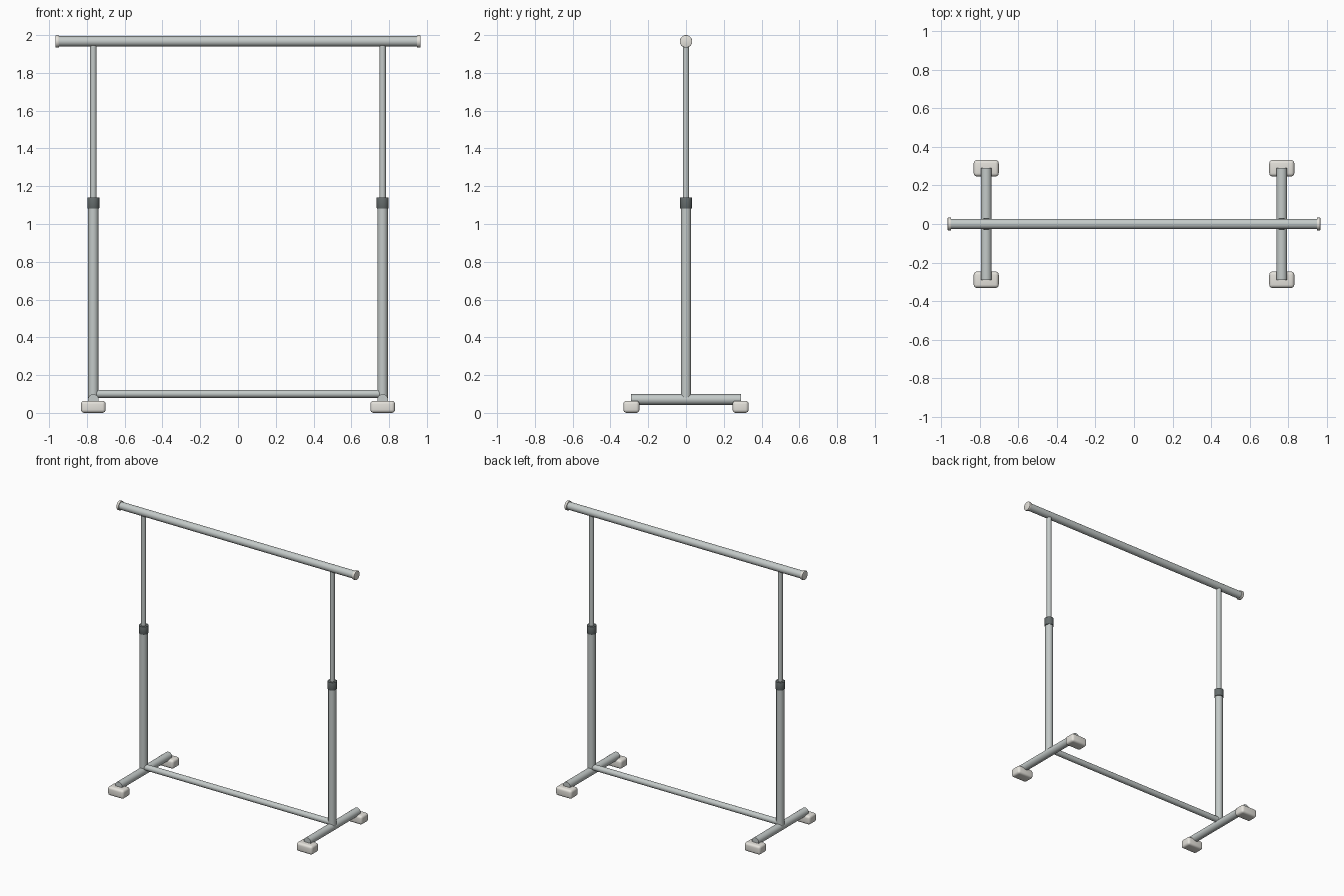
import bpy, math
from mathutils import Vector

if "Cube" in bpy.data.objects:
    bpy.data.objects.remove(bpy.data.objects["Cube"])


def material(name, rgb):
    m = bpy.data.materials.new(name)
    m.diffuse_color = (*rgb, 1)
    m.use_nodes = True
    m.node_tree.nodes["Principled BSDF"].inputs["Base Color"].default_value = m.diffuse_color
    return m


STEEL = material("steel", (0.55, 0.59, 0.58))
DARK = material("dark_plastic", (0.13, 0.15, 0.15))
PALE = material("pale_plastic", (0.78, 0.76, 0.71))


def finish(ob, name, mat, bevel=0, segments=2):
    ob.name = name
    ob.data.materials.append(mat)
    if bevel:
        mod = ob.modifiers.new("bevel", 'BEVEL')
        mod.width, mod.segments = bevel, segments
        mod.limit_method = 'ANGLE'
        bpy.ops.object.modifier_apply(modifier=mod.name)
    bpy.ops.object.shade_smooth_by_angle(angle=math.radians(35))
    return ob


def tube(name, a, b, radius, mat=STEEL, bevel=0):
    a, b = Vector(a), Vector(b)
    d = b - a
    bpy.ops.mesh.primitive_cylinder_add(vertices=32, radius=radius, depth=d.length,
                                        location=(a + b) / 2,
                                        rotation=d.to_track_quat('Z', 'Y').to_euler())
    return finish(bpy.context.object, name, mat, bevel)


def block(name, loc, size, mat, bevel):
    bpy.ops.mesh.primitive_cube_add(size=1, location=loc)
    ob = bpy.context.object
    ob.scale = size
    bpy.ops.object.transform_apply(location=False, rotation=False, scale=True)
    return finish(ob, name, mat, bevel, 4)


PX = 0.766       # post offset
RAIL_Z = 1.967   # hanging rail height

# Hanging rail and lower cross bar
tube("hanging_rail", (-0.955, 0, RAIL_Z), (0.955, 0, RAIL_Z), 0.027)
tube("lower_cross_bar", (-PX, 0, 0.101), (PX, 0, 0.101), 0.021)

for s, side in ((-1, "left"), (1, "right")):
    x = s * PX
    # Rail end cap
    tube(f"rail_end_cap_{side}", (s * 0.948, 0, RAIL_Z), (s * 0.966, 0, RAIL_Z), 0.033, PALE, 0.003)
    # Telescopic post with clamp collar
    tube(f"lower_post_{side}", (x, 0, 0.07), (x, 0, 1.11), 0.027)
    tube(f"upper_post_{side}", (x, 0, 1.1), (x, 0, RAIL_Z), 0.017)
    tube(f"clamp_collar_{side}", (x, 0, 1.082), (x, 0, 1.141), 0.032, DARK, 0.003)
    # Base bar and its two feet
    tube(f"base_bar_{side}", (x, -0.29, 0.071), (x, 0.29, 0.071), 0.028)
    for t, end in ((-1, "front"), (1, "back")):
        block(f"foot_{side}_{end}", (x, t * 0.289, 0.032), (0.13, 0.085, 0.064), PALE, 0.017)
